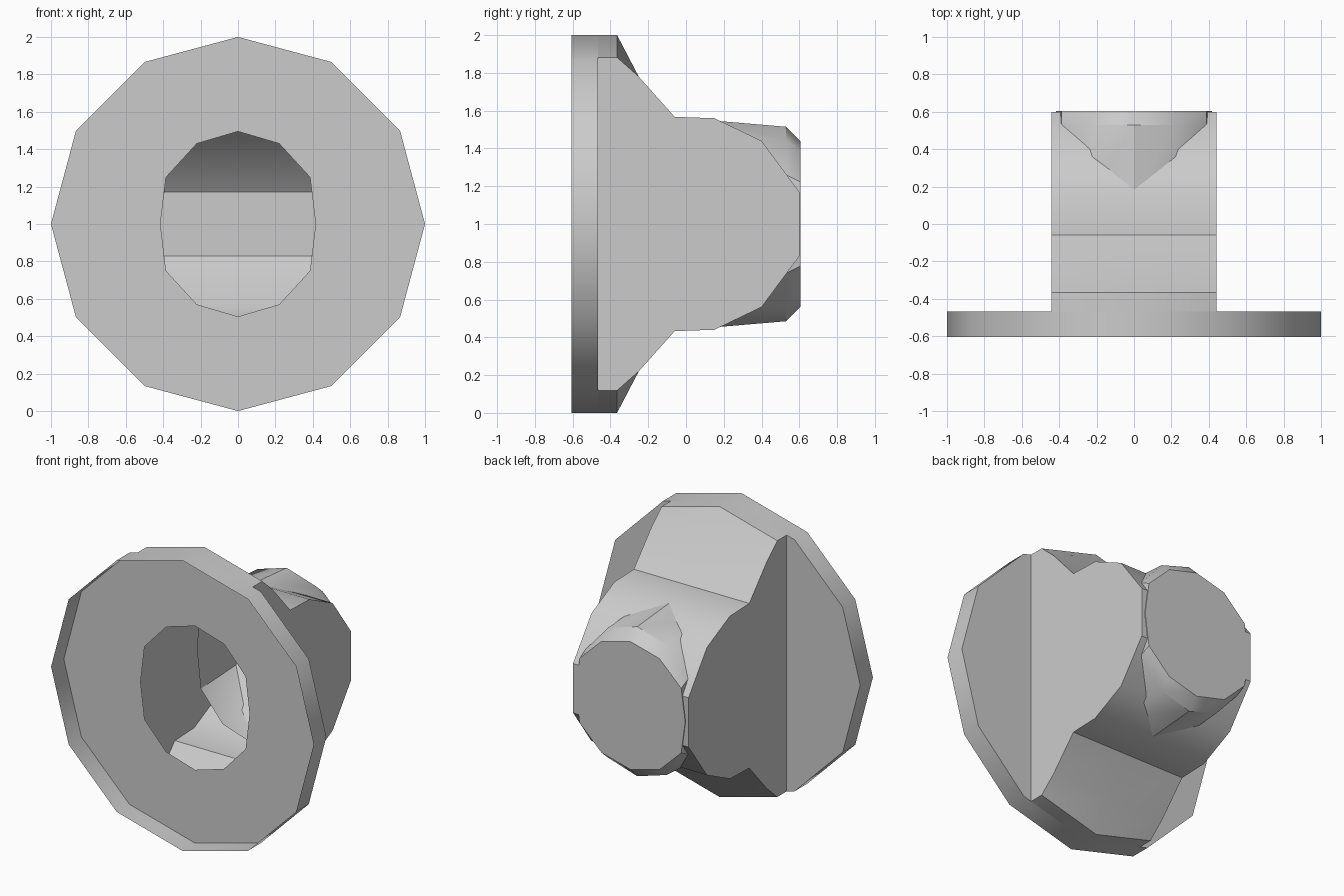
import bpy, math

cube = bpy.data.objects.get("Cube")
if cube:
    bpy.data.objects.remove(cube, do_unlink=True)

# One plain grey for every part
grey = bpy.data.materials.new("plain_grey")
grey.use_nodes = True
COLOUR = (0.6, 0.6, 0.6, 1)
grey.diffuse_color = COLOUR
grey.node_tree.nodes["Principled BSDF"].inputs["Base Color"].default_value = COLOUR

SIDES = 12
HALF = 0.44               # half width of the housing
FRONT, PLATE = -0.605, -0.467  # front of the rim, and the recessed plate
MID = 1.0                 # height of the axis


def make(name, verts, faces):
    mesh = bpy.data.meshes.new(name)
    mesh.from_pydata(verts, [], faces)
    mesh.materials.append(grey)
    obj = bpy.data.objects.new(name, mesh)
    bpy.context.collection.objects.link(obj)
    bpy.ops.object.select_all(action='DESELECT')
    obj.select_set(True)
    bpy.context.view_layer.objects.active = obj
    bpy.ops.object.shade_smooth_by_angle(angle=math.radians(32))
    return obj


def bridge(a, b, n):
    """Quads joining two closed rings that start at indices a and b."""
    return [(a + i, a + (i + 1) % n, b + (i + 1) % n, b + i) for i in range(n)]


def oval(y, sx=1.0, sz=1.0):
    """Twelve-sided oval ring, clockwise from the top as seen from the front."""
    quarter = [(0, 0.495), (0.22, 0.43), (0.385, 0.25), (0.415, 0)]
    right = quarter + [(x, -z) for x, z in quarter[-2::-1]]
    ring = right + [(-x, z) for x, z in right[-2:0:-1]]
    return [(x * sx, y, MID + z * sz) for x, z in ring]


def disc(y):
    angles = [2 * math.pi * i / SIDES for i in range(SIDES)]
    return [(math.sin(a), y, MID + math.cos(a)) for a in angles]


# Flange: thin rim open to the front, and a pierced plate at its back
n = SIDES
make("flange_rim", disc(FRONT) + disc(PLATE), bridge(0, n, n))
make("flange_plate", oval(PLATE) + disc(PLATE), bridge(0, n, n))

# Housing: thin shell, open at the front; rows are y, edge height, middle height
cut = 1 - HALF * math.tan(math.pi / SIDES)
rows = [(PLATE, cut, 1), (-0.365, cut, 1), (-0.25, 0.78, 0.78), (-0.06, 0.567, 0.567),
        (0.15, 0.56, 0.56), (0.4, 0.44, 0.44), (0.6, 0.17, 0.17)]
verts, faces = [], []
for s in (1, -1):
    for y, edge, middle in rows:
        verts += [(-HALF, y, MID + s * edge), (0, y, MID + s * middle),
                  (HALF, y, MID + s * edge)]
count = 3 * len(rows)
for k in range(len(rows) - 1):
    for c in (0, 1):
        a = 3 * k + c
        top = (a, a + 1, a + 4, a + 3)
        faces += [top, tuple(count + i for i in reversed(top))]
last = count - 3
faces.append((last, last + 1, last + 2, count + last + 2, count + last + 1, count + last))
upper = list(range(0, count, 3))
lower = [count + i for i in upper]
faces.append(tuple(upper + lower[::-1]))
faces.append(tuple(i + 2 for i in lower + upper[::-1]))
make("housing", verts, faces)

# Rear boss: tapered tube passing into the housing, bevelled and capped
sections = [(0.15, 1.01, 1.105), (0.53, 1.01, 1.04), (0.605, 1.005, 0.89)]
verts = [v for section in sections for v in oval(*section)]
make("rear_boss", verts, bridge(0, n, n) + bridge(n, 2 * n, n)
     + [tuple(range(2 * n, 3 * n))])
